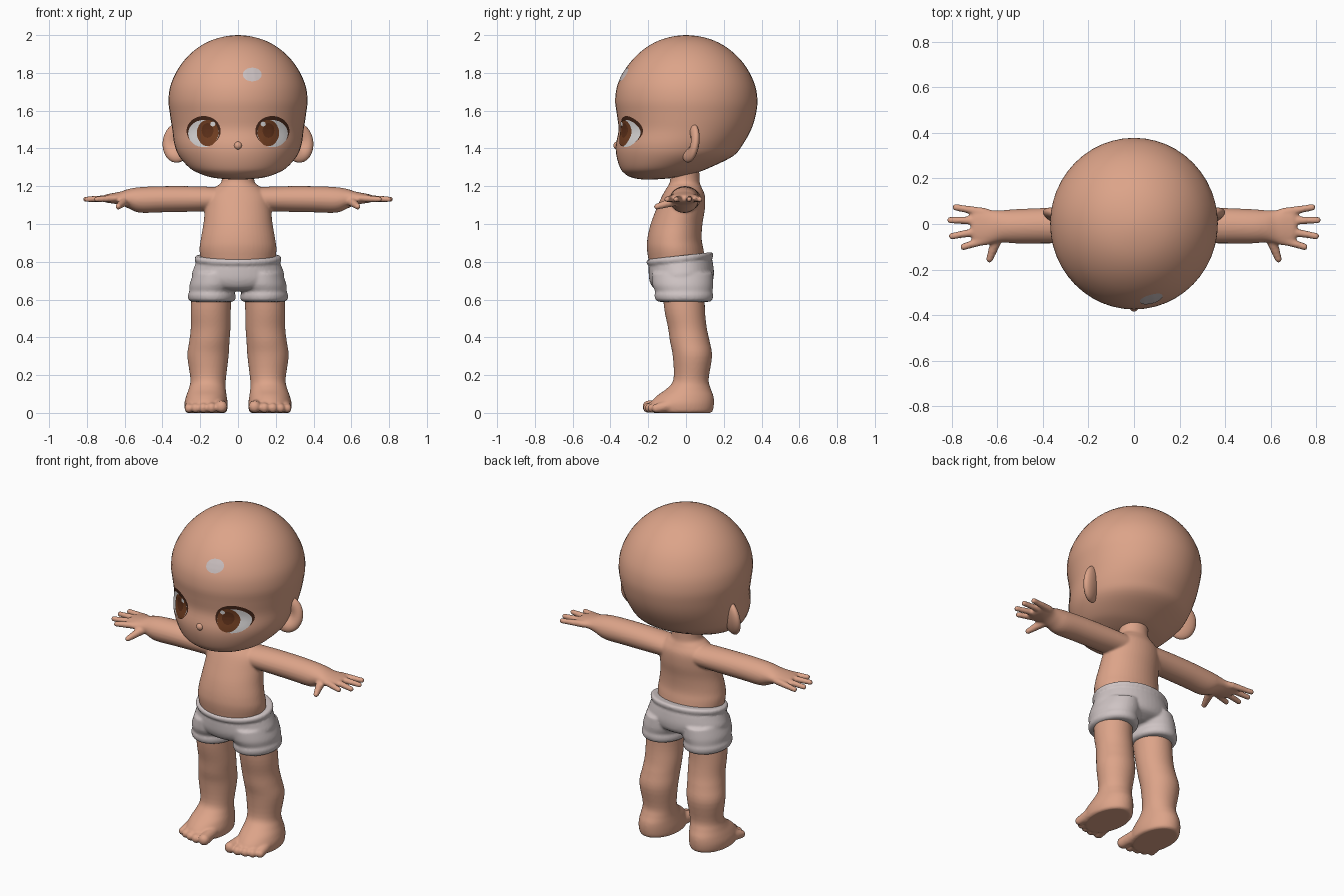
import bpy, bmesh, math
from mathutils import Vector, Matrix
from mathutils.bvhtree import BVHTree

cube = bpy.data.objects.get("Cube")
if cube:
    bpy.data.objects.remove(cube)


def material(name, r, g, b):
    m = bpy.data.materials.new(name)
    m.use_nodes = True
    m.diffuse_color = (r, g, b, 1)
    bsdf = m.node_tree.nodes["Principled BSDF"]
    bsdf.inputs["Base Color"].default_value = (r, g, b, 1)
    bsdf.inputs["Roughness"].default_value = 0.7
    return m


skin = material("skin", 0.72, 0.37, 0.25)
cloth = material("pale cloth", 0.62, 0.55, 0.55)
mark = material("pale mark", 0.60, 0.53, 0.53)
white = material("eye white", 0.74, 0.72, 0.72)
iris = material("iris brown", 0.17, 0.05, 0.016)
pupil = material("pupil brown", 0.11, 0.03, 0.01)
lash = material("lash brown", 0.06, 0.02, 0.01)


def finish(bm, name, mat, recalc=True):
    if recalc:
        bmesh.ops.recalc_face_normals(bm, faces=bm.faces[:])
    for f in bm.faces:
        f.smooth = True
    mesh = bpy.data.meshes.new(name)
    bm.to_mesh(mesh)
    bm.free()
    mesh.materials.append(mat)
    obj = bpy.data.objects.new(name, mesh)
    bpy.context.collection.objects.link(obj)
    return obj


def fuse(obj, voxel, rounds):
    """Melt overlapping volumes into one soft skin."""
    r = obj.modifiers.new("fuse", 'REMESH')
    r.mode = 'VOXEL'
    r.voxel_size = voxel
    r.use_smooth_shade = True
    s = obj.modifiers.new("soften", 'SMOOTH')
    s.factor = 0.5
    s.iterations = rounds


def loft(bm, rings, axis='z', seg=48, steps=4, tilt=0.0):
    """Smooth tube through rings (position, u0, u1, v0, v1)."""
    def phantom(end, nxt):
        if abs(end[2] - end[1]) < 0.01:          # pole: reflect through it
            return (nxt[0], nxt[2], nxt[1], nxt[4], nxt[3])
        return end
    pts = [phantom(rings[0], rings[1]), *rings, phantom(rings[-1], rings[-2])]
    path = []
    for a, b, c, d in zip(pts, pts[1:], pts[2:], pts[3:]):
        for k in range(steps):
            t = k / steps
            path.append([0.5 * (2 * q + (r - p) * t + (2 * p - 5 * q + 4 * r - s) * t * t
                                + (3 * q - p - 3 * r + s) * t ** 3)
                         for p, q, r, s in zip(a, b, c, d)])
    path.append(rings[-1])
    loops = []
    for w, u0, u1, v0, v1 in path:
        loop = []
        for i in range(seg):
            a = 2 * math.pi * i / seg
            u = (u0 + u1) / 2 + (u1 - u0) / 2 * math.cos(a)
            v = (v0 + v1) / 2 + (v1 - v0) / 2 * math.sin(a)
            co = (w, u, v) if axis == 'x' else (u, v, w + tilt * v)
            loop.append(bm.verts.new(co))
        loops.append(loop)
    for lo, hi in zip(loops, loops[1:]):
        for i in range(seg):
            j = (i + 1) % seg
            bm.faces.new((lo[i], lo[j], hi[j], hi[i]))
    bm.faces.new(loops[0][::-1])
    bm.faces.new(loops[-1])


def capsule(bm, a, b, r0, r1, n=9):
    """Finger or toe: a run of overlapping balls."""
    a, b = Vector(a), Vector(b)
    for i in range(n):
        t = i / (n - 1)
        bmesh.ops.create_uvsphere(bm, u_segments=16, v_segments=10, radius=r0 + (r1 - r0) * t,
                                  matrix=Matrix.Translation(a.lerp(b, t)))


def mirror_copy(bm):
    geom = bm.verts[:] + bm.edges[:] + bm.faces[:]
    copy = bmesh.ops.duplicate(bm, geom=geom)["geom"]
    verts = [v for v in copy if isinstance(v, bmesh.types.BMVert)]
    bmesh.ops.scale(bm, vec=(-1, 1, 1), verts=verts)


def even(*rows):
    """Rings symmetric about x = 0: (z, half width, front, back)."""
    return [(z, -h, h, f, b) for z, h, f, b in rows]


# Head
bm = bmesh.new()
loft(bm, even((1.235, 0, -.2, -.2), (1.245, .13, -.285, -.06), (1.27, .21, -.328, .05),
              (1.3, .26, -.35, .13), (1.36, .312, -.368, .25), (1.42, .336, -.371, .3),
              (1.5, .348, -.357, .345), (1.58, .36, -.366, .37), (1.66, .368, -.375, .378),
              (1.75, .352, -.358, .36), (1.85, .298, -.3, .305), (1.93, .217, -.217, .222),
              (1.98, .12, -.12, .124), (2.0, 0, 0, 0)))
bmesh.ops.remove_doubles(bm, verts=bm.verts[:], dist=1e-5)
bmesh.ops.recalc_face_normals(bm, faces=bm.faces[:])
surface = BVHTree.FromBMesh(bm)
# Button nose
bmesh.ops.create_uvsphere(bm, u_segments=20, v_segments=12, radius=0.022,
                          matrix=Matrix.Translation((0, -.362, 1.415)))
finish(bm, "head", skin)

# Ears, hollowed on the front
bm = bmesh.new()
bmesh.ops.create_uvsphere(bm, u_segments=32, v_segments=20, radius=1)
for v in bm.verts:
    if v.co.y < 0:
        v.co.y += 1.1 * math.exp(-4 * (v.co.x ** 2 + v.co.z ** 2))
place = (Matrix.Translation((.32, .022, 1.43)) @ Matrix.Rotation(math.radians(25), 4, 'Z')
         @ Matrix.Rotation(math.radians(-8), 4, 'X') @ Matrix.Diagonal((.086, .036, .106, 1)))
bmesh.ops.transform(bm, matrix=place, verts=bm.verts[:])
mirror_copy(bm)
finish(bm, "ears", skin)


# Thin painted plates that follow the head
def plate(name, mat, cx, cz, rx, rz, lift, seg=32, rows=7):
    bm = bmesh.new()

    def vert(k, i):
        a = 2 * math.pi * i / seg
        start = Vector((cx + rx * k / rows * math.cos(a), -1, cz + rz * k / rows * math.sin(a)))
        hit, normal, _, _ = surface.ray_cast(start, Vector((0, 1, 0)))
        return bm.verts.new(hit + normal * lift)
    centre = vert(0, 0)
    rings = [[vert(k, i) for i in range(seg)] for k in range(1, rows + 1)]
    for i in range(seg):
        j = (i + 1) % seg
        bm.faces.new((centre, rings[0][i], rings[0][j]))
        for a, b in zip(rings, rings[1:]):
            bm.faces.new((a[i], b[i], b[j], a[j]))
    finish(bm, name, mat, recalc=False)


for side, s in (("left", 1), ("right", -1)):
    plate(side + "_lash", lash, s * .181, 1.492, .09, .08, .002)
    plate(side + "_eye_white", white, s * .181, 1.479, .08, .072, .004)
    plate(side + "_iris", iris, s * .158, 1.482, .056, .07, .006)
    plate(side + "_pupil", pupil, s * .158, 1.495, .03, .04, .0075)
    plate(side + "_eye_glint", white, s * .13, 1.53, .013, .013, .009)
plate("forehead_mark", mark, .075, 1.79, .05, .036, .003)

# Limbs of one side, then mirrored
bm = bmesh.new()
loft(bm, [(.1, -.09, .08, 1.07, 1.195), (.25, -.085, .075, 1.065, 1.2),
          (.4, -.085, .07, 1.062, 1.2), (.52, -.085, .065, 1.06, 1.195),
          (.58, -.08, .06, 1.083, 1.185), (.62, -.085, .06, 1.1, 1.172),
          (.66, -.095, .072, 1.108, 1.164), (.7, -.085, .068, 1.114, 1.156),
          (.715, -.05, .04, 1.122, 1.148)], axis='x')
for base, tip in (((.66, .052), (.782, .073)), ((.67, .014), (.805, .017)),
                  ((.67, -.03), (.798, -.053)), ((.65, -.07), (.748, -.1))):
    capsule(bm, (*base, 1.136), (*tip, 1.131), .02, .0155)
capsule(bm, (.6, -.06, 1.12), (.634, -.154, 1.092), .026, .016)
loft(bm, [(0, .07, .27, -.17, .13), (.012, .058, .28, -.185, .142), (.05, .055, .284, -.19, .148),
          (.09, .06, .274, -.155, .145), (.13, .065, .26, -.1, .13), (.18, .064, .252, -.066, .12),
          (.3, .05, .268, -.07, .138), (.38, .045, .258, -.085, .125), (.45, .04, .25, -.095, .11),
          (.55, .038, .25, -.115, .1), (.7, .03, .24, -.13, .1)])
for x, y, r in ((.088, -.198, .033), (.14, -.2, .027), (.184, -.192, .026),
                (.224, -.178, .025), (.26, -.158, .024)):
    capsule(bm, (x * .8 + .034, -.06, .045), (x, y, r), .036, r)
mirror_copy(bm)
# Torso and neck
loft(bm, even((.72, .18, -.18, .11), (.85, .203, -.205, .095), (.92, .197, -.205, .083),
              (1.0, .183, -.187, .087), (1.08, .175, -.157, .1), (1.15, .165, -.126, .1),
              (1.195, .12, -.1, .082), (1.225, .087, -.085, .072), (1.31, .087, -.08, .07)))
fuse(finish(bm, "body", skin), .007, 4)

# Shorts: two legs with rolled hems, hips with a waistband
bm = bmesh.new()
loft(bm, [(.588, .03, .245, -.145, .125), (.6, .014, .262, -.162, .14), (.625, .013, .265, -.167, .144),
          (.642, .018, .258, -.163, .14), (.68, .0, .256, -.178, .144), (.74, 0, .235, -.18, .14)])
mirror_copy(bm)
loft(bm, even((.652, .06, -.09, .08), (.675, .19, -.165, .135), (.72, .244, -.193, .148),
              (.78, .23, -.198, .142), (.8, .222, -.197, .137), (.81, .229, -.207, .143),
              (.828, .229, -.208, .144), (.836, .218, -.198, .135)), tilt=.11)
fuse(finish(bm, "shorts", cloth), .008, 3)
